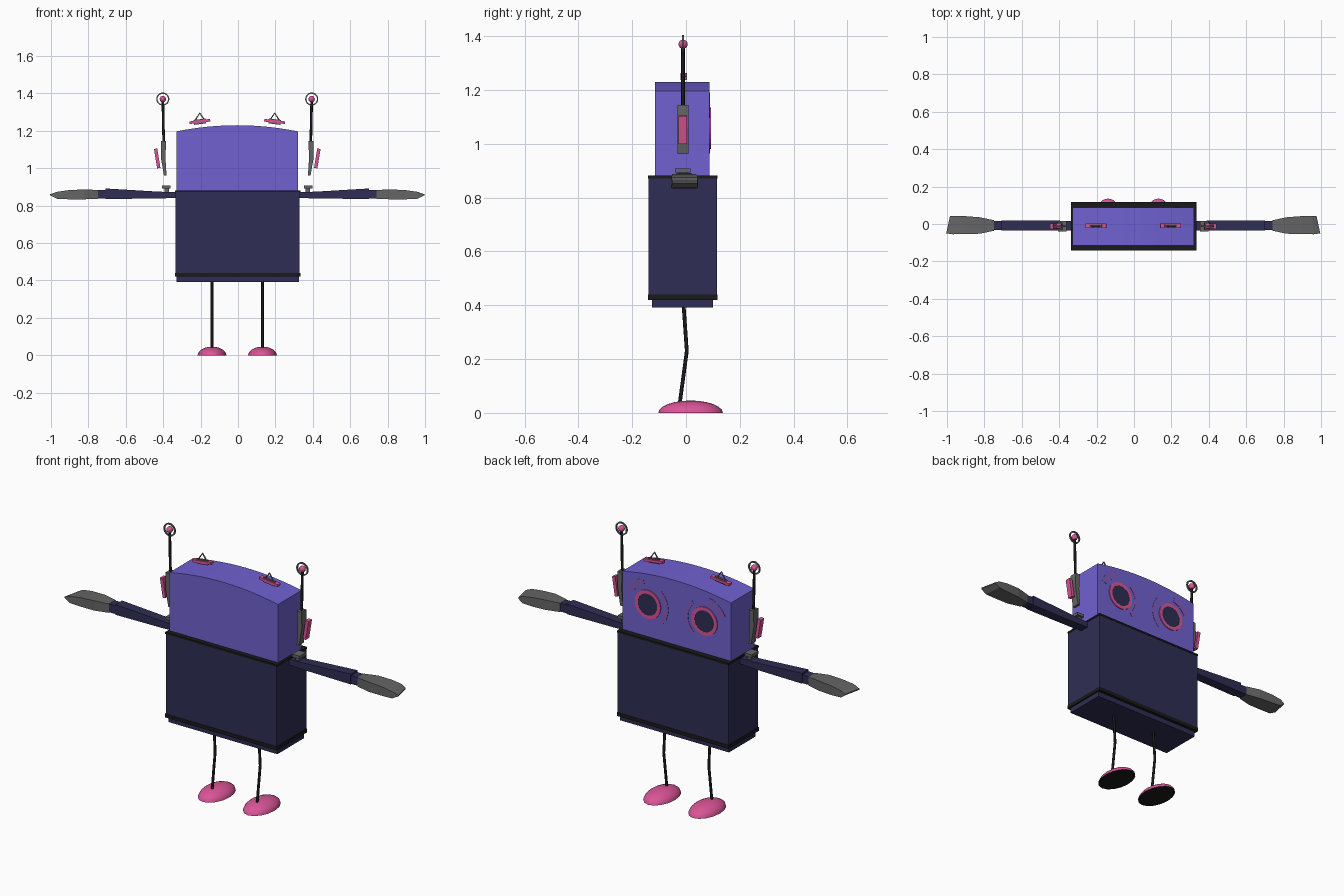
import bpy, bmesh, math
from mathutils import Vector, Matrix

if "Cube" in bpy.data.objects:
    bpy.data.objects.remove(bpy.data.objects["Cube"])


def material(name, rgb):
    m = bpy.data.materials.new(name)
    m.diffuse_color = (*rgb, 1)
    m.use_nodes = True
    m.node_tree.nodes["Principled BSDF"].inputs["Base Color"].default_value = m.diffuse_color
    return m


PURPLE = material("purple", (0.16, 0.12, 0.63))
NAVY = material("navy", (0.028, 0.027, 0.09))
PINK = material("pink", (0.70, 0.09, 0.31))
GREY = material("grey", (0.13, 0.13, 0.13))
BLACK = material("black", (0.01, 0.01, 0.01))
MAUVE = material("mauve", (0.22, 0.11, 0.50))


def finish(bm, name, *mats, smooth=False):
    bmesh.ops.recalc_face_normals(bm, faces=bm.faces)
    mesh = bpy.data.meshes.new(name)
    bm.to_mesh(mesh)
    bm.free()
    for m in mats:
        mesh.materials.append(m)
    ob = bpy.data.objects.new(name, mesh)
    bpy.context.collection.objects.link(ob)
    if smooth:
        bpy.ops.object.select_all(action='DESELECT')
        ob.select_set(True)
        bpy.context.view_layer.objects.active = ob
        bpy.ops.object.shade_smooth_by_angle(angle=math.radians(40))
    return ob


def box(name, x, y, z, mat, tilt=0):
    """Box from three (min, max) ranges, tilted about y through its centre."""
    bm = bmesh.new()
    c = Vector([(r[0] + r[1]) / 2 for r in (x, y, z)])
    size = [abs(r[1] - r[0]) for r in (x, y, z)]
    bmesh.ops.create_cube(bm, size=1, matrix=Matrix.Translation(c)
                          @ Matrix.Rotation(tilt, 4, 'Y') @ Matrix.Diagonal((*size, 1)))
    return finish(bm, name, mat)


def loft(name, loops, mat):
    """Skin closed loops of points and cap both ends."""
    bm = bmesh.new()
    rings = [[bm.verts.new(p) for p in loop] for loop in loops]
    n = len(rings[0])
    for a, b in zip(rings, rings[1:]):
        for i in range(n):
            bm.faces.new((a[i], a[(i + 1) % n], b[(i + 1) % n], b[i]))
    bm.faces.new(rings[0])
    bm.faces.new(rings[-1])
    return finish(bm, name, mat)


def rect(x, y0, y1, z0, z1, skew=0):
    return [(x, y0, z0), (x - skew, y1, z0), (x - skew, y1, z1), (x, y0, z1)]


def rod(name, points, r, mat, n=8):
    """Thin tube through points."""
    cu = bpy.data.curves.new(name, 'CURVE')
    cu.dimensions = '3D'
    cu.bevel_depth = r
    cu.bevel_resolution = n // 4
    cu.use_fill_caps = True
    sp = cu.splines.new('POLY')
    sp.points.add(len(points) - 1)
    for p, co in zip(sp.points, points):
        p.co = (*co, 1)
    cu.materials.append(mat)
    ob = bpy.data.objects.new(name, cu)
    bpy.context.collection.objects.link(ob)
    return ob


def arc_plate(name, cx, cz, r0, r1, y0, y1, mat, a0=0, a1=360, n=24):
    """Flat ring sector standing on the face, r0 = 0 gives a disc."""
    bm = bmesh.new()
    full = a1 - a0 == 360
    angles = [math.radians(a0 + (a1 - a0) * i / n) for i in range(n if full else n + 1)]

    def ring(r):
        return [bm.verts.new((cx + r * math.cos(a), y0, cz + r * math.sin(a))) for a in angles]
    outer = ring(r1)
    if r0 == 0:
        bm.faces.new(outer)
    else:
        inner = ring(r0)
        m = len(outer)
        for i in range(m if full else m - 1):
            j = (i + 1) % m
            bm.faces.new((outer[i], outer[j], inner[j], inner[i]))
    ext = bmesh.ops.extrude_face_region(bm, geom=bm.faces[:])
    bmesh.ops.translate(bm, vec=(0, y1 - y0, 0),
                        verts=[g for g in ext['geom'] if isinstance(g, bmesh.types.BMVert)])
    return finish(bm, name, mat)


# Torso with black rims and a slimmer base plate
box("torso", (-0.335, 0.33), (-0.14, 0.115), (0.44, 0.872), NAVY)
box("torso_top_rim", (-0.338, 0.333), (-0.141, 0.117), (0.872, 0.882), BLACK)
box("torso_bottom_rim", (-0.338, 0.333), (-0.142, 0.117), (0.42, 0.44), BLACK)
box("base_plate", (-0.328, 0.325), (-0.127, 0.1), (0.392, 0.42), NAVY)

# Head: arched profile pushed through in y
arch = [(-0.33 + 0.65 * i / 12, 1.197 + 0.033 * (1 - (i / 6 - 1) ** 2)) for i in range(13)]
profile = [(-0.33, 0.88)] + arch + [(0.32, 0.88)]
loft("head", [[(x, y, z) for x, z in profile] for y in (-0.115, 0.087)], PURPLE)

CX = -0.004      # mirror plane of the paired parts
Y = -0.011       # depth of ears, antennae and arms

for s, side in ((-1, "left"), (1, "right")):
    def X(v):
        return CX + s * v

    # Eyes on the face, with a mauve glow beside each
    ex = X(0.17)
    arc_plate(side + "_eye", ex, 1.058, 0, 0.06, 0.086, 0.091, NAVY)
    arc_plate(side + "_eye_ring", ex, 1.058, 0.058, 0.077, 0.086, 0.092, PINK)
    inner = 180 if s > 0 else 0
    arc_plate(side + "_inner_glow", ex, 1.058, 0.10, 0.122, 0.086, 0.0885, MAUVE,
              inner - 50, inner + 50, 12)
    outer = 50 if s > 0 else 130
    arc_plate(side + "_outer_glow", ex, 1.058, 0.10, 0.135, 0.086, 0.0885, MAUVE,
              outer - 28, outer + 28, 8)

    # Arm, widening to the wrist, and wedge hand
    loft(side + "_arm", [[(X(x), y, z) for x, y, z in rect(*sec)] for sec in (
        (0.325, -0.034, 0.016, 0.842, 0.872), (0.42, -0.034, 0.018, 0.838, 0.875),
        (0.705, -0.036, 0.02, 0.836, 0.892))], NAVY)
    box(side + "_wrist", (X(0.70), X(0.75)), (-0.033, 0.017), (0.838, 0.883), NAVY)
    loft(side + "_hand", [[(X(x), y, z) for x, y, z in rect(*sec)] for sec in (
        (0.745, -0.036, 0.02, 0.836, 0.884), (0.82, -0.052, 0.036, 0.834, 0.887),
        (0.90, -0.053, 0.042, 0.834, 0.883), (0.965, -0.055, 0.044, 0.837, 0.874, 0.01),
        (1.0, -0.05, 0.042, 0.855, 0.861, 0.02))], GREY)

    # Shoulder knob
    box(side + "_knob_stem", (X(0.365), X(0.388)), (-0.025, 0.005), (0.865, 0.896), GREY)
    box(side + "_knob_cap", (X(0.357), X(0.402)), (-0.04, 0.016), (0.893, 0.909), GREY)

    # Ear: tapered grey plate and tilted pink pad
    loft(side + "_ear_plate", [
        [(X(a), y, z) for a, y in ((x0, -0.032), (x1, -0.032), (x1, 0.009), (x0, 0.009))]
        for x0, x1, z in ((0.378, 0.392, 0.962), (0.384, 0.409, 1.06), (0.38, 0.407, 1.145))], GREY)
    box(side + "_ear_pad", (X(0.419), X(0.437)), (-0.027, 0.003), (1.0, 1.105), PINK, s * 0.16)

    # Antenna with ringed ball
    rod(side + "_antenna", [(X(0.393), Y, 1.13), (X(0.398), Y, 1.365)], 0.007, BLACK)
    bm = bmesh.new()
    bmesh.ops.create_uvsphere(bm, u_segments=12, v_segments=8, radius=0.017,
                              matrix=Matrix.Translation((X(0.398), Y, 1.37)))
    finish(bm, side + "_antenna_ball", PINK, smooth=True)
    arc_plate(side + "_antenna_ring", X(0.398), 1.37, 0.028, 0.035, Y - 0.004, Y + 0.004, GREY)

    # Tilted bar above the head with a small wire triangle
    bx = X(0.2)
    box(side + "_brow_bar", (bx - 0.056, bx + 0.056), (-0.021, 0.003), (1.243, 1.257), PINK, s * 0.12)
    rod(side + "_brow_wire", [(bx - 0.03, Y, 1.25), (bx, Y, 1.295), (bx + 0.03, Y, 1.25)],
        0.004, GREY)
    box(side + "_brow_clip", (bx - 0.033, bx + 0.033), (-0.016, -0.004), (1.236, 1.262), GREY, s * 0.12)

    # Bent leg and domed foot with black sole
    lx = X(0.135)
    rod(side + "_leg", [(lx, -0.009, 0.40), (lx, 0.003, 0.23), (lx, -0.024, 0.03)], 0.007, BLACK)
    bm = bmesh.new()
    bmesh.ops.create_uvsphere(bm, u_segments=16, v_segments=12, radius=1)
    cut = bmesh.ops.bisect_plane(bm, geom=bm.verts[:] + bm.edges[:] + bm.faces[:], dist=1e-4,
                                 plane_co=(0, 0, 0), plane_no=(0, 0, -1), clear_outer=True)
    bmesh.ops.holes_fill(bm, edges=[e for e in bm.edges if e.is_boundary])
    bmesh.ops.transform(bm, verts=bm.verts, matrix=Matrix.Translation((lx, 0.017, 0))
                        @ Matrix.Diagonal((0.077, 0.12, 0.046, 1)))
    foot = finish(bm, side + "_foot", PINK, BLACK, smooth=True)
    for p in foot.data.polygons:
        p.material_index = 1 if p.normal.z < -0.9 else 0
